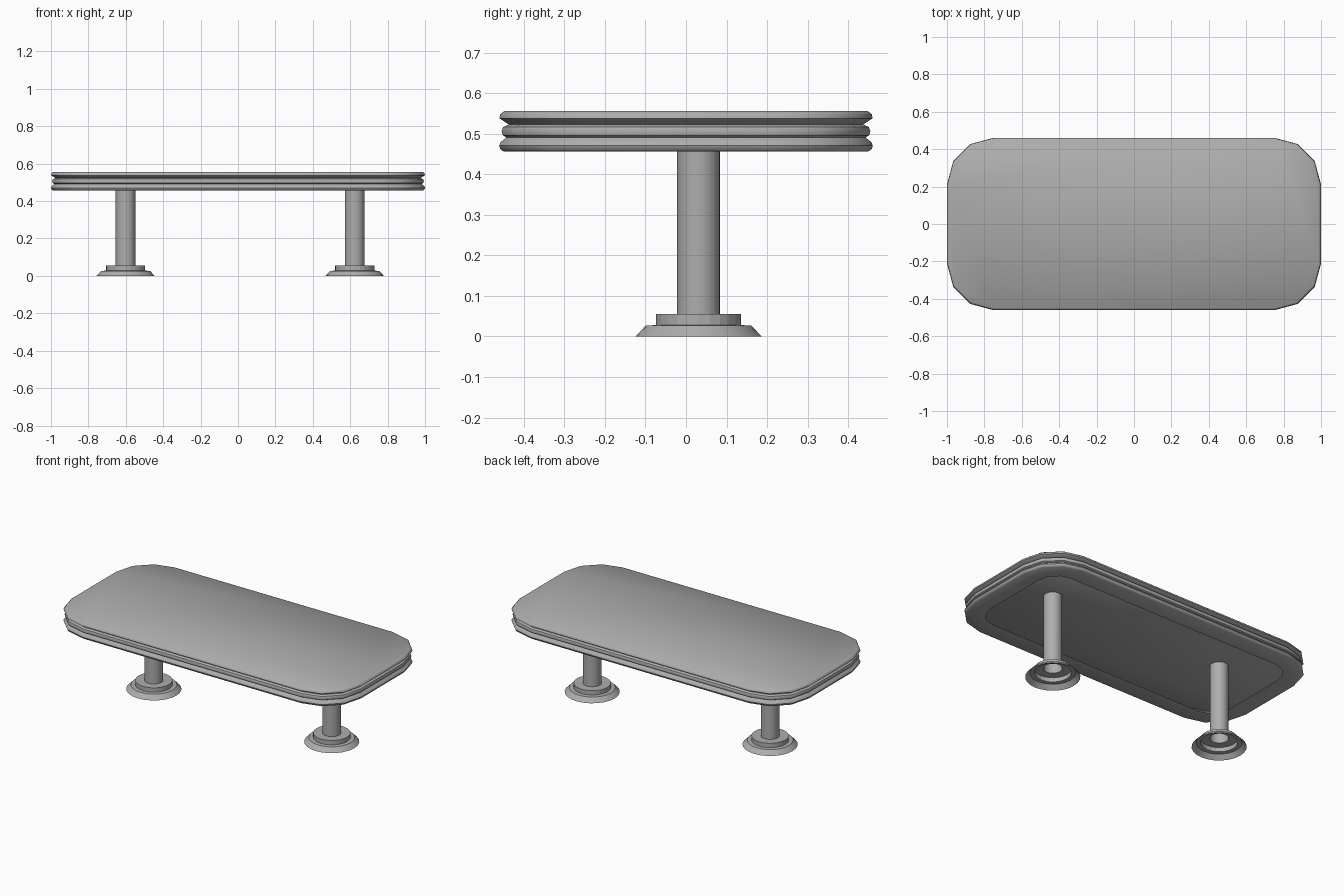
import bpy
import bmesh
from math import cos, sin, pi, radians

cube = bpy.data.objects.get("Cube")
if cube:
    bpy.data.objects.remove(cube)

gray = bpy.data.materials.new("plain gray")
gray.use_nodes = True
COLOUR = (0.42, 0.42, 0.42, 1)
gray.diffuse_color = COLOUR
gray.node_tree.nodes["Principled BSDF"].inputs["Base Color"].default_value = COLOUR


def rounded_rectangle(inset):
    """Outline of the tabletop, moved inward, with three segments per corner."""
    radius = 0.25 - inset
    points = []
    for quarter, (sx, sy) in enumerate([(1, 1), (-1, 1), (-1, -1), (1, -1)]):
        for step in range(4):
            a = quarter * pi / 2 + step * pi / 6
            points.append((sx * 0.75 + radius * cos(a), sy * 0.211 + radius * sin(a)))
    return points


def circle(radius, sides=24):
    return [(radius * cos(2 * pi * i / sides), radius * sin(2 * pi * i / sides))
            for i in range(sides)]


def loft(name, outline, profile, caps=False, location=(0, 0, 0), angle=30):
    """Bridge copies of an outline along a profile of (size, z) pairs."""
    bm = bmesh.new()
    rings = [[bm.verts.new((x, y, z)) for x, y in outline(size)] for size, z in profile]
    for lower, upper in zip(rings, rings[1:]):
        n = len(lower)
        for i in range(n):
            j = (i + 1) % n
            bm.faces.new((lower[i], lower[j], upper[j], upper[i]))
    if caps:
        bm.faces.new(rings[0][::-1])
        bm.faces.new(rings[-1])
    mesh = bpy.data.meshes.new(name)
    bm.to_mesh(mesh)
    bm.free()
    mesh.materials.append(gray)
    obj = bpy.data.objects.new(name, mesh)
    obj.location = location
    bpy.context.collection.objects.link(obj)
    bpy.ops.object.select_all(action="DESELECT")
    obj.select_set(True)
    bpy.context.view_layer.objects.active = obj
    bpy.ops.object.shade_smooth_by_angle(angle=radians(angle))


# Solid top slab with a softened upper edge
loft("top_slab", rounded_rectangle, [
    (0.024, 0.523), (0.001, 0.538), (0.002, 0.548), (0.012, 0.556)], caps=True, angle=60)

# Hollow bands below the slab: an open rim underneath, then two ridges
loft("lower_bands", rounded_rectangle, [
    (0.12, 0.456), (0.012, 0.456), (0.003, 0.462), (0.0, 0.471), (0.004, 0.480),
    (0.018, 0.491), (0.009, 0.496), (0.006, 0.507), (0.010, 0.517), (0.024, 0.523)], angle=40)

# Two pedestals: flared foot, collar and tube, all hollow and open underneath
for side, x in (("right", -0.601), ("left", 0.624)):
    where = (x, 0.031, 0)
    loft(side + "_foot", circle, [(0.156, 0), (0.13, 0.027), (0.105, 0.028)], location=where)
    loft(side + "_collar", circle, [(0.105, 0.028), (0.105, 0.055), (0.053, 0.055)],
         location=where, angle=10)
    loft(side + "_leg", circle, [(0.053, 0.055), (0.053, 0.523)], location=where)
